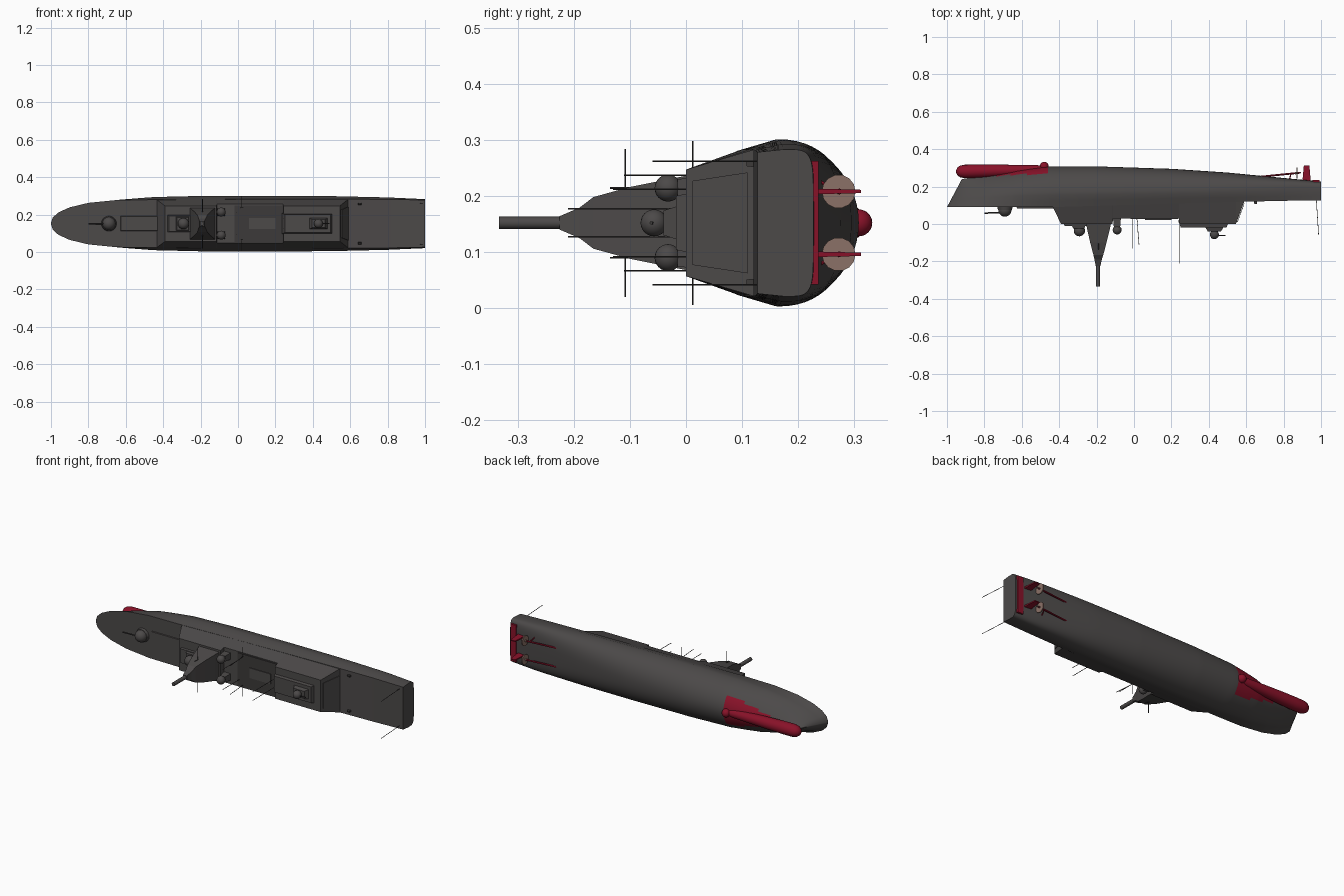
import bpy, bmesh, math
from mathutils import Vector

if "Cube" in bpy.data.objects:
    bpy.data.objects.remove(bpy.data.objects["Cube"])

ZC = 0.152  # ship lies on its side: bow -x, ship-up is -y, beam runs along z


def material(name, rgb):
    m = bpy.data.materials.new(name)
    m.diffuse_color = (*rgb, 1)
    m.use_nodes = True
    m.node_tree.nodes["Principled BSDF"].inputs["Base Color"].default_value = m.diffuse_color
    return m


GREY = material("hull grey", (0.072, 0.067, 0.066))
DARK = material("dark grey", (0.045, 0.042, 0.041))
RED = material("antifouling red", (0.25, 0.006, 0.022))
BRONZE = material("pale bronze", (0.26, 0.165, 0.135))


def finish(name, bm, mats, smooth=None):
    bmesh.ops.remove_doubles(bm, verts=bm.verts, dist=1e-5)
    bmesh.ops.recalc_face_normals(bm, faces=bm.faces)
    me = bpy.data.meshes.new(name)
    bm.to_mesh(me)
    bm.free()
    ob = bpy.data.objects.new(name, me)
    bpy.context.collection.objects.link(ob)
    for m in mats:
        me.materials.append(m)
    if smooth:
        bpy.ops.object.select_all(action='DESELECT')
        ob.select_set(True)
        bpy.context.view_layer.objects.active = ob
        bpy.ops.object.shade_smooth_by_angle(angle=math.radians(smooth))
    return ob


def loft(name, rings, mats, smooth=None, paint=None):
    bm = bmesh.new()
    vs = [[bm.verts.new(p) for p in r] for r in rings]
    n = len(vs[0])
    for a, b in zip(vs, vs[1:]):
        for i in range(n):
            j = (i + 1) % n
            bm.faces.new((a[i], a[j], b[j], b[i]))
    bm.faces.new(vs[0])
    bm.faces.new(vs[-1])
    if paint:
        for f in bm.faces:
            f.material_index = paint(f.calc_center_median())
    return finish(name, bm, mats, smooth)


def rod(name, a, b, r, mat, r2=None, n=6):
    a, b = Vector(a), Vector(b)
    q = (b - a).to_track_quat('Z', 'Y')
    rings = [[p + q @ Vector((rr * math.cos(2 * math.pi * i / n), rr * math.sin(2 * math.pi * i / n), 0))
              for i in range(n)] for p, rr in ((a, r), (b, r if r2 is None else r2))]
    return loft(name, rings, [mat], 40)


def ball(name, c, r, mat, squash=1):
    bm = bmesh.new()
    bmesh.ops.create_uvsphere(bm, u_segments=20, v_segments=12, radius=r)
    for v in bm.verts:
        v.co = Vector((v.co.x, v.co.y * squash, v.co.z)) + Vector(c)
    return finish(name, bm, [mat], 60)


def tower(name, levels, mat=GREY, zc=ZC):
    # levels: (y, x0, x1, half width)
    rings = [[(x0, y, zc - w), (x1, y, zc - w), (x1, y, zc + w), (x0, y, zc + w)]
             for y, x0, x1, w in levels]
    return loft(name, rings, [mat])


# Hull stations: x, deck y, deck half, knuckle y, knuckle half, keel y, fullness
ST = [(-1.0, .090, .004, .12, .003, .24, 1.3),
      (-.99, .090, .033, .12, .024, .242, 1.4),
      (-.96, .090, .060, .125, .048, .247, 1.4),
      (-.90, .090, .087, .13, .074, .255, 1.4),
      (-.80, .090, .111, .14, .101, .270, 1.35),
      (-.65, .090, .126, .15, .127, .290, 1.2),
      (-.45, .090, .128, .155, .142, .307, 1.05),
      (-.20, .097, .130, .158, .148, .308, 1.0),
      (.20, .109, .131, .163, .149, .295, .9),
      (.50, .117, .131, .166, .147, .275, .75),
      (.80, .124, .130, .170, .140, .246, .5),
      (1.0, .127, .126, .175, .131, .227, .3)]


def station(x):
    for a, b in zip(ST, ST[1:]):
        if x <= b[0] + 1e-6:
            t = (x - a[0]) / (b[0] - a[0])
            return [p + (q - p) * t for p, q in zip(a, b)]


def hull_ring(x):
    x, yd, wd, yk, wk, yl, p = station(x)
    half = [(yd, wd), ((yd + yk) / 2, (wd + wk) / 2)]
    for i in range(15):
        t = math.pi / 2 * i / 14
        half.append((yk + (yl - yk) * math.sin(t) ** max(p, .45),
                     wk * max(0, math.cos(t)) ** p if i < 14 else 0))
    rake = max(0, min(1, (-.55 - x) / .35)) * .53
    pts = half + [(y, -w) for y, w in half[-2::-1]]
    return [(x + rake * (y - .09), y, ZC + w) for y, w in pts]


xs = sorted({s[0] for s in ST} | {-.98, -.93} | {round(-.86 + .04 * i, 2) for i in range(47)})
loft("hull", [hull_ring(x) for x in xs], [GREY, RED], 35,
     lambda c: int(-.95 < c.x < -.48 and c.y > .248 + .05 * (c.x + .92)))

# Bow bulb below the stem
prof = [(-.952, .281, .004), (-.945, .281, .020), (-.93, .281, .031), (-.905, .281, .036),
        (-.85, .282, .036), (-.75, .284, .034), (-.62, .287, .029), (-.52, .291, .024), (-.46, .296, .012)]
loft("bow_bulb", [[(x, y + r * math.sin(a * math.pi / 8), ZC + r * math.cos(a * math.pi / 8))
                   for a in range(16)] for x, y, r in prof], [RED], 60)
ball("keel_sensor", (-.48, .308, ZC), .024, RED)

# Superstructure: sloped block with a lower middle roof
prof = [(-.435, .092, .128), (-.39, 0, .095), (-.115, 0, .095), (-.112, .03, .104), (.24, .03, .104),
        (.243, 0, .095), (.545, 0, .095), (.59, .122, .131)]
rings = []
for x, y, w in prof:
    base = .10 + max(0, x) * .045
    rings.append([(x, base, ZC - .130), (x, min(y, base), ZC - w), (x, min(y, base), ZC + w), (x, base, ZC + .130)])
loft("superstructure", rings, [GREY])
tower("mid_roof_rail", [(.032, -.02, .235, .098), (.026, -.02, .235, .098)], DARK)

# Hangar door on the sloped aft wall
loft("hangar_door", [[(.552 + d, .012, ZC - .075), (.588 + d, .11, ZC - .09),
                      (.588 + d, .11, ZC + .09), (.552 + d, .012, ZC + .075)] for d in (0, .003)], [GREY])

# Mast, pole and yards
tower("bridge_block", [(.02, -.385, -.25, .05), (-.012, -.37, -.25, .042)])
tower("mast", [(.03, -.262, -.118, .09), (-.03, -.25, -.13, .078), (-.10, -.234, -.147, .064),
               (-.165, -.217, -.164, .046), (-.19, -.211, -.172, .027), (-.225, -.205, -.180, .012)])
rod("mast_pole", (-.193, -.21, ZC), (-.193, -.333, ZC), .011, GREY, n=12)
for s in (-1, 1):
    rod("yard", (-.19, -.108, ZC + s * .05), (-.19, -.108, ZC + s * .132), .0016, DARK)
    rod("yard_spur", (-.19, -.135, ZC + s * .062), (-.19, -.08, ZC + s * .062), .0018, DARK)
    rod("side_whisker", (.02, .012, ZC + s * .09), (.02, .012, ZC + s * .146), .0014, DARK)
    rod("mid_whisker", (-.01, .035, ZC + s * .06), (-.01, -.13, ZC + s * .06), .0015, DARK)
    rod("tilted_whisker", (.015, .035, ZC + s * .085), (.027, -.11, ZC + s * .085), .0015, DARK)
    rod("aft_whisker", (.245, .03, ZC + s * .025), (.245, -.21, ZC + s * .025), .0015, DARK)
    rod("stern_whisker", (.975, .13, ZC + s * .11), (.987, -.06, ZC + s * .11), .0015, DARK)
    # Domes behind the mast
    tower("dome_base", [(.03, -.112, -.07, .02), (-.015, -.108, -.074, .016)], GREY, ZC + s * .062)
    ball("radar_dome", (-.09, -.032, ZC + s * .062), .024, GREY)
    # Deck fitting, propeller, shaft and rudder
    tower("deck_fitting", [(.125, .64, .66, .006), (.108, .643, .657, .004)], DARK, ZC + s * .105)
    zp = ZC + s * .056
    rod("shaft", (.62, .247, zp), (.885, .274, zp), .005, RED, n=8)
    rod("propeller", (.868, .272, zp), (.874, .272, zp), .030, BRONZE, n=14)
    rod("propeller_hub", (.86, .272, zp), (.892, .275, zp), .007, BRONZE, .003, 8)
    rod("shaft_strut", (.83, .235, zp + s * .02), (.84, .27, zp), .003, RED)
    tower("rudder", [(.225, .90, .945, .005), (.312, .908, .938, .003)], RED, zp)
tower("rear_roof_box", [(.03, .06, .2, .03), (.022, .06, .2, .03)])
tower("stern_flap", [(.215, .955, .992, .11), (.236, .955, .992, .11)], RED)

# Foredeck gun and raised missile deck
tower("missile_deck", [(.092, -.63, -.43, .04), (.084, -.625, -.43, .038)])
rod("gun_base", (-.69, .095, ZC), (-.69, .075, ZC), .042, GREY, .037, 20)
ball("gun_turret", (-.69, .074, ZC), .035, GREY)
rod("gun_barrel", (-.70, .062, ZC), (-.80, .058, ZC), .004, DARK, n=8)

# Close-in turret ahead of the mast
tower("forward_turret_base", [(-.005, -.335, -.26, .04), (-.025, -.325, -.265, .034)])
ball("forward_turret", (-.292, -.036, ZC), .030, GREY)

# Aft block and turret
tower("aft_block", [(.02, .235, .51, .056), (-.018, .25, .495, .048)])
tower("aft_turret_base", [(-.015, .38, .48, .03), (-.04, .395, .465, .022)])
ball("aft_turret", (.43, -.057, ZC), .024, GREY)
rod("aft_barrel", (.44, -.06, ZC), (.49, -.062, ZC), .003, DARK)
